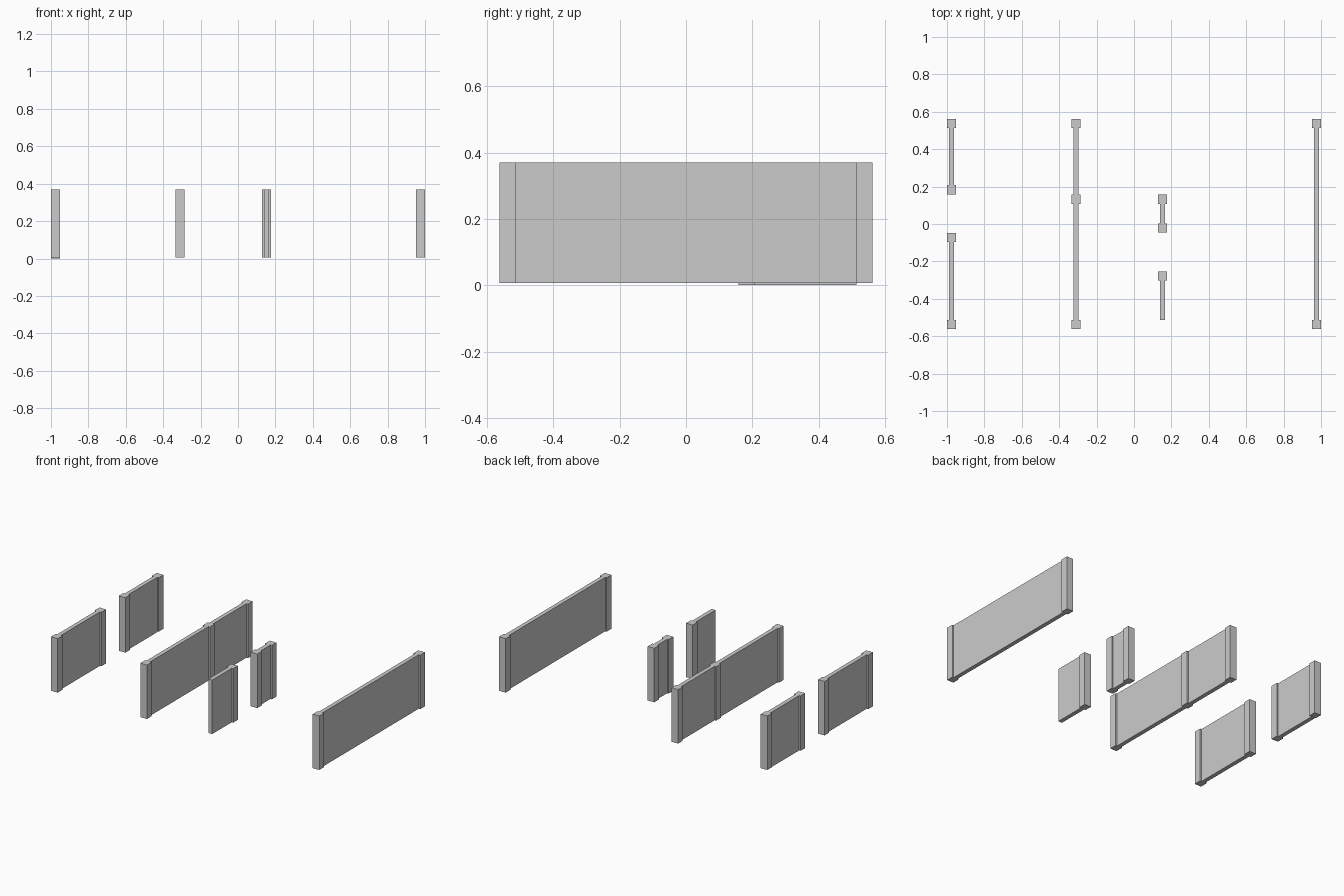
import bpy

if "Cube" in bpy.data.objects:
    bpy.data.objects.remove(bpy.data.objects["Cube"])

BASE, TOP = 0.006, 0.37     # wall foot and head
POST, PANEL = 0.049, 0.028  # post side, panel thickness


def box(name, x, y0, y1, width, z0=BASE, z1=TOP):
    bpy.ops.mesh.primitive_cube_add(size=1, location=(x, (y0 + y1) / 2, (z0 + z1) / 2))
    ob = bpy.context.object
    ob.name = name
    ob.dimensions = (width, y1 - y0, z1 - z0)
    bpy.ops.object.transform_apply(location=False, rotation=False, scale=True)
    return ob


def wall(name, x, posts, free_end=None, z0=BASE):
    """Square posts at the given y centres, thin panels between them."""
    posts = sorted(posts)
    h = POST / 2
    for y in posts:
        box(name + "_post", x, y - h, y + h, POST, BASE if y > 0.5 else z0)
    for a, b in zip(posts, posts[1:]):
        box(name + "_panel", x, a + h, b - h, PANEL, z0)
    if free_end is not None:
        box(name + "_end_panel", x, free_end, posts[0] - h, PANEL, z0)


END = 0.538  # outer post centre

# Left side: two walls with a doorway gap
wall("left_back_wall", -0.9755, [0.183, END], z0=0.0)
wall("left_front_wall", -0.9755, [-END, -0.072])

# Long dividing wall with a middle post
wall("dividing_wall", -0.31, [-END, 0.132, END])

# Short inner walls, the front one ending without a post
wall("inner_back_wall", 0.152, [-0.022, 0.132])
wall("inner_front_wall", 0.152, [-0.278], free_end=-0.512)

# Right side: one full-length wall
wall("right_wall", 0.9755, [-END, END])
